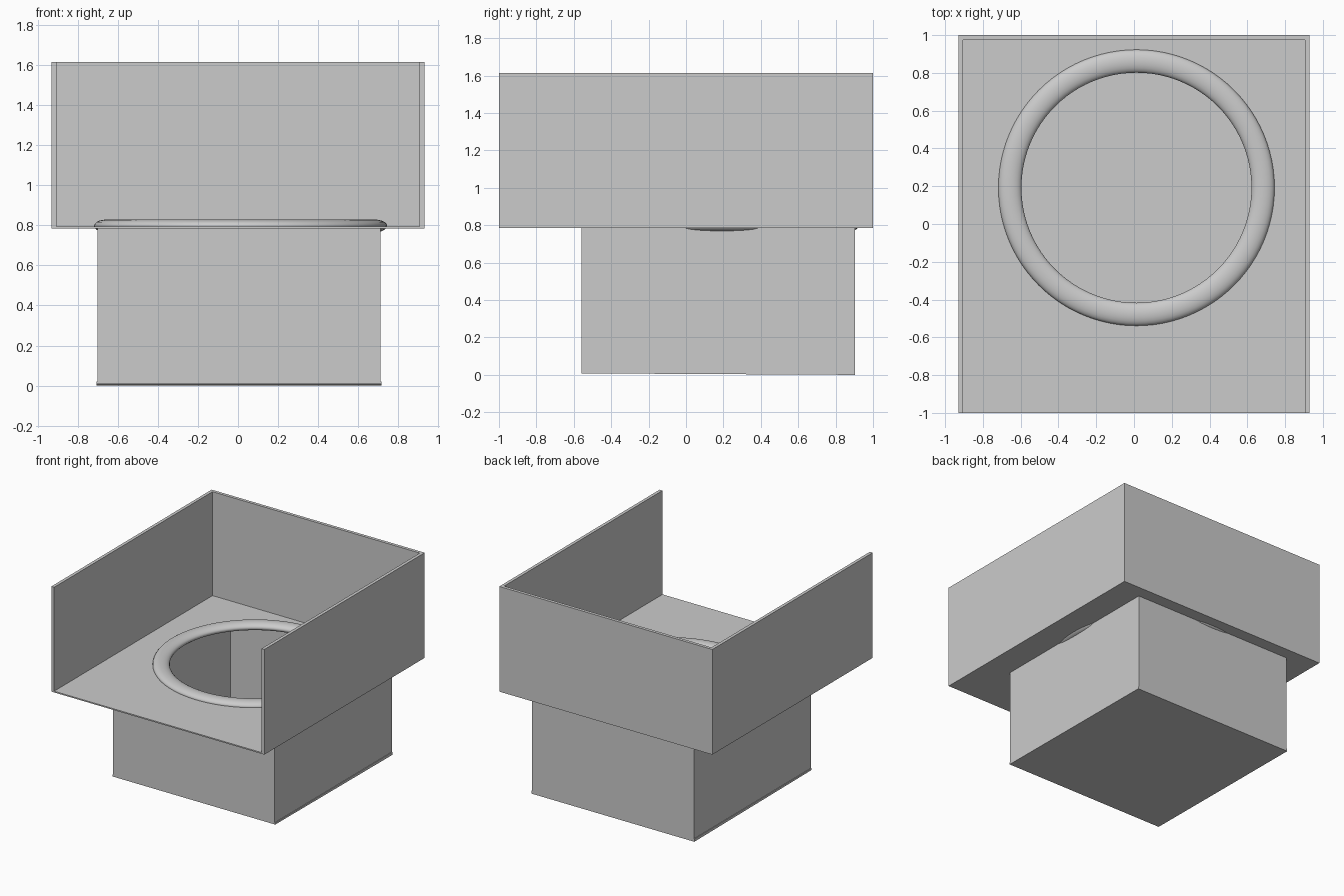
import bpy
from math import radians

if "Cube" in bpy.data.objects:
    bpy.data.objects.remove(bpy.data.objects["Cube"])


def box(name, x0, x1, y0, y1, z0, z1):
    """Axis-aligned box given by its limits."""
    bpy.ops.mesh.primitive_cube_add(size=1, location=((x0 + x1) / 2, (y0 + y1) / 2, (z0 + z1) / 2))
    ob = bpy.context.object
    ob.name = name
    ob.scale = (x1 - x0, y1 - y0, z1 - z0)
    bpy.ops.object.transform_apply(location=False, rotation=False, scale=True)
    return ob


CX, CY = 0.013, 0.192          # centre of the round opening
W, T = 0.93, 0.025             # upper half width, upper wall thickness
FLOOR, TOP = 0.785, 1.615

# Upper tray: three walls, open at the top and front
box("upper_left_wall", -W, -W + T, -1, 1, FLOOR, TOP)
box("upper_right_wall", W - T, W, -1, 1, FLOOR, TOP)
box("upper_back_wall", -W + T, W - T, 1 - T, 1, FLOOR, TOP)

# Tray floor with a round hole
tray = box("upper_floor", -W + T, W - T, -1, 1 - T, FLOOR, FLOOR + 0.01)
bpy.ops.mesh.primitive_cylinder_add(vertices=96, radius=0.65, depth=0.3, location=(CX, CY, FLOOR))
cutter = bpy.context.object
cutter.name = "hole_cutter"
cutter.hide_render = True
mod = tray.modifiers.new("hole", 'BOOLEAN')
mod.operation = 'DIFFERENCE'
mod.solver = 'EXACT'
mod.object = cutter
bpy.context.view_layer.objects.active = tray
bpy.ops.object.modifier_apply(modifier=mod.name)
bpy.data.objects.remove(cutter)

# Flattened rim around the hole
bpy.ops.mesh.primitive_torus_add(location=(CX, CY, 0.797), major_segments=96, minor_segments=20,
                                 major_radius=0.67, minor_radius=0.061)
rim = bpy.context.object
rim.name = "round_rim"
rim.scale.z = 0.52
bpy.ops.object.transform_apply(location=False, rotation=False, scale=True)
bpy.ops.object.shade_smooth_by_angle(angle=radians(40))

# Lower bin: four thin walls under the hole
X0, X1, Y0, Y1, t = -0.70, 0.712, -0.56, 0.903, 0.012
box("lower_left_wall", X0, X0 + t, Y0, Y1, 0.015, FLOOR)
box("lower_right_wall", X1 - t, X1, Y0, Y1, 0.015, FLOOR)
box("lower_front_wall", X0 + t, X1 - t, Y0, Y0 + t, 0.015, FLOOR)
box("lower_back_wall", X0 + t, X1 - t, Y1 - t, Y1, 0.015, FLOOR)

# Base plate, its underside rising slightly toward the front
base = box("lower_base", X0 - 0.005, X1 + 0.005, Y0, Y1, 0.0, 0.022)
for v in base.data.vertices:
    if v.co.z < 0 and v.co.y < 0:
        v.co.z += 0.008
